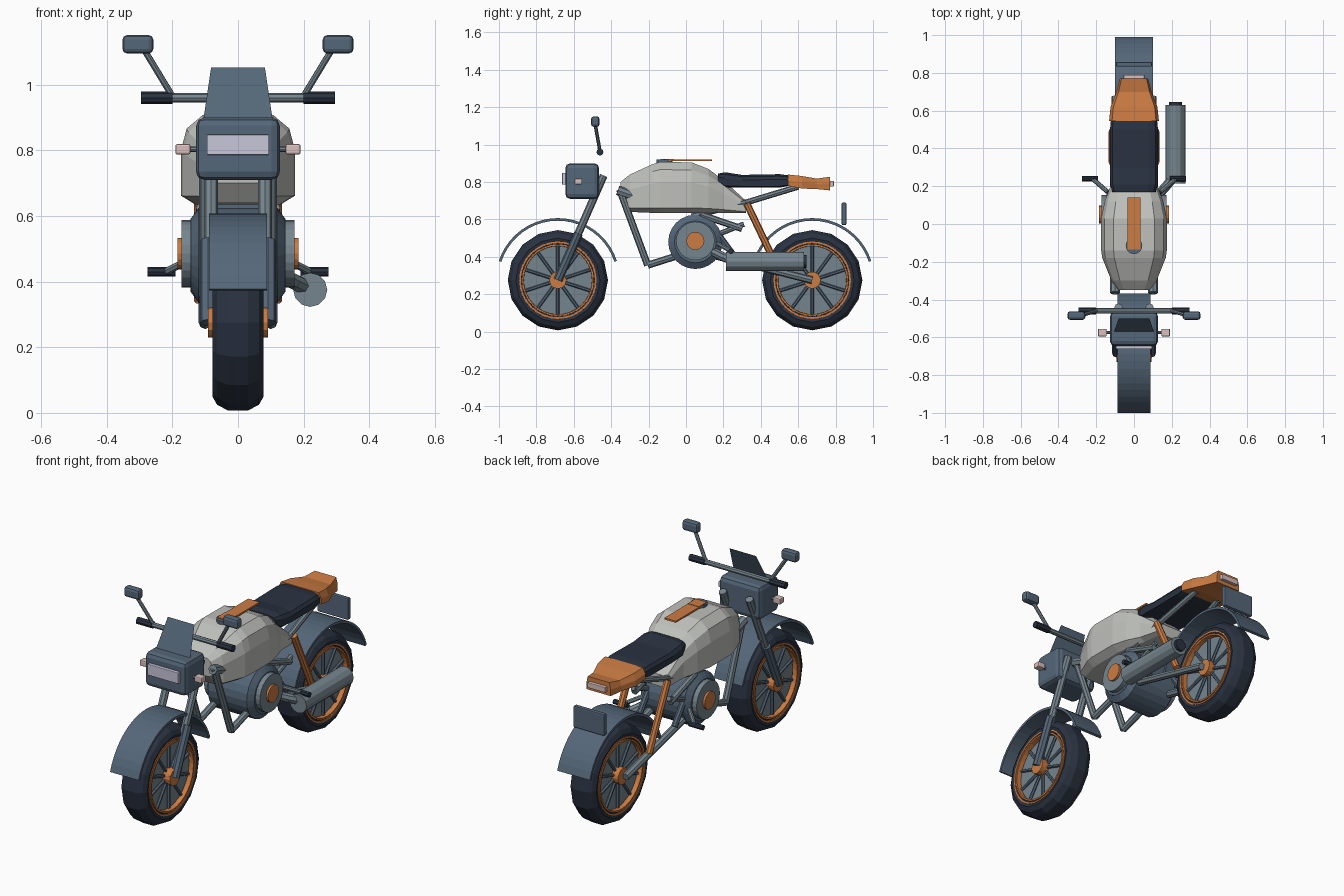
import bpy, bmesh, math
from mathutils import Vector, Matrix

if "Cube" in bpy.data.objects:
    bpy.data.objects.remove(bpy.data.objects["Cube"], do_unlink=True)


def material(name, rgb):
    m = bpy.data.materials.new(name)
    m.use_nodes = True
    m.diffuse_color = (*rgb, 1)
    m.node_tree.nodes["Principled BSDF"].inputs["Base Color"].default_value = (*rgb, 1)
    return m


SLATE = material("slate blue", (0.09, 0.135, 0.19))
BLACK = material("dark rubber", (0.023, 0.032, 0.052))
ORANGE = material("orange", (0.60, 0.20, 0.055))
IVORY = material("pale grey", (0.52, 0.53, 0.50))
METAL = material("grey metal", (0.18, 0.235, 0.27))
LILAC = material("lamp lilac", (0.58, 0.57, 0.70))
PINK = material("indicator pink", (0.70, 0.52, 0.52))


def finish(name, bm, mat):
    bmesh.ops.recalc_face_normals(bm, faces=bm.faces)
    me = bpy.data.meshes.new(name)
    bm.to_mesh(me)
    bm.free()
    me.materials.append(mat)
    ob = bpy.data.objects.new(name, me)
    bpy.context.collection.objects.link(ob)
    return ob


def box(name, centre, size, mat, bevel=0.0):
    bm = bmesh.new()
    bmesh.ops.create_cube(bm, size=1, matrix=Matrix.Translation(centre) @ Matrix.Diagonal((*size, 1)))
    if bevel:
        bmesh.ops.bevel(bm, geom=bm.edges[:], offset=bevel, segments=2, profile=0.5, affect='EDGES')
    return finish(name, bm, mat)


def tube(name, points, radius, mat, sides=8):
    bm = bmesh.new()
    for a, b in zip(points, points[1:]):
        a, b = Vector(a), Vector(b)
        turn = (b - a).to_track_quat('Z', 'Y').to_matrix().to_4x4()
        bmesh.ops.create_cone(bm, cap_ends=True, segments=sides, radius1=radius, radius2=radius,
                              depth=(b - a).length, matrix=Matrix.Translation((a + b) / 2) @ turn)
    return finish(name, bm, mat)


def loft(name, rings, mat, closed=False):
    """Skin a row of equal cross-sections; closed joins the last to the first."""
    bm = bmesh.new()
    rows = [[bm.verts.new(p) for p in ring] for ring in rings]
    for a, b in zip(rows, rows[1:] + rows[:1] if closed else rows[1:]):
        for i in range(len(a)):
            j = (i + 1) % len(a)
            bm.faces.new((a[i], a[j], b[j], b[i]))
    if not closed:
        bm.faces.new(rows[0])
        bm.faces.new(rows[-1])
    return finish(name, bm, mat)


def lathe(name, profile, y, z, mat, segs):
    """Turn a closed (x, radius) profile around the axle direction."""
    rings = []
    for k in range(segs):
        t = math.tau * k / segs
        rings.append([(x, y + r * math.sin(t), z - r * math.cos(t)) for x, r in profile])
    return loft(name, rings, mat, closed=True)


def section(y, low, high, half):
    """Cross-section with chamfered corners, for tank-like bodies."""
    h = high - low
    side = [(0.75, 0), (1, 0.1), (1, 0.6), (0.9, 0.85), (0.62, 1)]
    pts = [(half * a, y, low + h * b) for a, b in side]
    return pts + [(-x, yy, zz) for x, yy, zz in reversed(pts)]


def wheel(label, y, z=0.275):
    half = [(0.07, 0.195), (0.078, 0.225), (0.064, 0.25), (0.03, 0.268)]
    tyre = half + [(-x, r) for x, r in reversed(half)]
    lathe(label + "_tyre", tyre, y, z, BLACK, 16)
    for side in (1, -1):
        for r in (0.182, 0.197):
            ring = [(side * x, r + d) for x, d in ((0.05, 0), (0.077, 0.001), (0.077, 0.010), (0.05, 0.011))]
            lathe(label + "_rim", ring, y, z, ORANGE, 32)
    tube(label + "_disc", [(-0.045, y, z), (0.045, y, z)], 0.195, METAL, 32)
    tube(label + "_hub", [(-0.085, y, z), (0.085, y, z)], 0.045, ORANGE, 16)
    for k in range(10):
        t = math.tau * k / 10
        d = Vector((0, math.sin(t), math.cos(t)))
        for x in (0.052, -0.052):
            c = Vector((x, y, z))
            tube(label + "_spoke", [c + d * 0.03, c + d * 0.19], 0.009, SLATE, 6)


def fender(label, y, half, z=0.275, start=-72, end=72):
    rings = []
    for k in range(21):
        t = math.radians(start + (end - start) * k / 20)
        rings.append([(x, y + r * math.sin(t), z + r * math.cos(t))
                      for x, r in ((-half, 0.318), (half, 0.318), (half, 0.332), (-half, 0.332))])
    loft(label + "_fender", rings, SLATE)


FRONT, REAR, AXLE = -0.685, 0.675, 0.275
wheel("front", FRONT)
wheel("rear", REAR)
fender("front", FRONT, 0.088)
fender("rear", REAR, 0.1)
box("number_plate", (0, 0.845, 0.63), (0.19, 0.025, 0.12), SLATE, 0.006)

# Headlight, screen and lamp
box("headlight_housing", (0, -0.555, 0.805), (0.255, 0.18, 0.19), SLATE, 0.025)
box("headlight_lens", (0, -0.65, 0.817), (0.19, 0.025, 0.062), LILAC, 0.003)
bm = bmesh.new()
bm.faces.new([bm.verts.new(p) for p in ((-0.106, -0.575, 0.89), (0.106, -0.575, 0.89),
                                        (0.082, -0.50, 1.052), (-0.082, -0.50, 1.052))])
finish("windscreen", bm, SLATE)

# Tank, stripe and cap
stations = [(-0.35, 0.70, 0.80, 0.085), (-0.30, 0.64, 0.84, 0.12), (-0.18, 0.635, 0.895, 0.168),
            (-0.14, 0.635, 0.907, 0.174), (0.03, 0.635, 0.905, 0.174), (0.12, 0.635, 0.87, 0.155),
            (0.20, 0.635, 0.81, 0.125), (0.32, 0.635, 0.70, 0.11)]
loft("fuel_tank", [section(*s) for s in stations], IVORY)
box("tank_stripe", (0, 0.005, 0.917), (0.07, 0.27, 0.009), ORANGE)
tube("filler_cap", [(0, -0.115, 0.895), (0, -0.115, 0.920)], 0.044, SLATE, 16)
box("stripe_end", (0, -0.1, 0.919), (0.07, 0.07, 0.009), ORANGE)

# Seat, tail and tail lamp
seat = [(0.17, 0.80, 0.845, 0.115), (0.21, 0.772, 0.852, 0.125), (0.30, 0.77, 0.838, 0.127),
        (0.50, 0.77, 0.842, 0.127), (0.555, 0.78, 0.835, 0.122)]
loft("seat", [section(*s) for s in seat], BLACK)
tail = [(0.545, 0.78, 0.84, 0.132), (0.62, 0.765, 0.832, 0.124), (0.70, 0.762, 0.818, 0.093),
        (0.77, 0.755, 0.828, 0.075)]
loft("tail_cowl", [[(-w, y, a), (w, y, a), (w, y, (a + b) / 2), (w * 0.88, y, b),
                    (-w * 0.88, y, b), (-w, y, (a + b) / 2)] for y, a, b, w in tail], ORANGE)
box("tail_lamp", (0, 0.78, 0.79), (0.11, 0.02, 0.03), PINK, 0.003)

# Engine
lathe("engine_case", [(-0.145, 0.11), (-0.12, 0.145), (0.12, 0.145), (0.145, 0.11)],
      0.05, 0.48, SLATE, 24)
tube("engine_core", [(-0.145, 0.05, 0.48), (0.145, 0.05, 0.48)], 0.112, SLATE, 24)
tube("engine_cover", [(-0.172, 0.05, 0.485), (0.172, 0.05, 0.485)], 0.103, METAL, 24)
tube("engine_badge", [(-0.184, 0.05, 0.485), (0.184, 0.05, 0.485)], 0.048, ORANGE, 16)

# Exhaust
tube("exhaust_muffler", [(0.22, 0.215, 0.375), (0.22, 0.63, 0.375)], 0.052, METAL, 12)
tube("exhaust_tip", [(0.22, 0.62, 0.375), (0.22, 0.645, 0.375)], 0.034, BLACK, 12)
tube("exhaust_pipe", [(0.1, 0.12, 0.44), (0.17, 0.2, 0.40), (0.22, 0.26, 0.375)], 0.025, METAL)

# Handlebar
tube("handlebar", [(-0.21, -0.46, 0.96), (0.21, -0.46, 0.96)], 0.014, METAL)

# Paired parts
for side, word in ((1, "left_"), (-1, "right_")):
    def pair(name, pts, r, mat, sides=8):
        tube(word + name, [(side * x, y, z) for x, y, z in pts], r, mat, sides)

    pair("upper_fork", [(0.082, -0.60, 0.47), (0.082, -0.44, 0.835)], 0.021, METAL)
    pair("lower_fork", [(0.092, FRONT, AXLE), (0.092, -0.575, 0.525)], 0.024, SLATE)
    pair("fork_foot", [(0.075, FRONT, AXLE), (0.092, FRONT, AXLE)], 0.046, ORANGE, 12)
    pair("grip", [(0.2, -0.46, 0.96), (0.295, -0.46, 0.96)], 0.019, BLACK)
    pair("mirror_stem", [(0.2, -0.46, 0.965), (0.285, -0.485, 1.105)], 0.010, METAL)
    box(word + "mirror", (side * 0.305, -0.485, 1.123), (0.094, 0.045, 0.056), SLATE, 0.014)
    box(word + "indicator", (side * 0.168, -0.575, 0.803), (0.046, 0.04, 0.032), PINK, 0.006)
    pair("indicator_stem", [(0.11, -0.575, 0.803), (0.15, -0.575, 0.803)], 0.008, METAL)
    # Frame, swingarm and shock
    pair("down_tube", [(0.1, -0.355, 0.76), (0.1, -0.205, 0.355), (0.1, 0.03, 0.43)], 0.019, METAL)
    pair("frame_head", [(0.1, -0.365, 0.755), (0.1, -0.28, 0.725)], 0.026, METAL)
    pair("seat_rail", [(0.1, 0.03, 0.615), (0.1, 0.32, 0.69), (0.075, 0.60, 0.775)], 0.016, METAL)
    pair("engine_brace", [(0.11, 0.08, 0.625), (0.11, 0.30, 0.55)], 0.018, METAL)
    pair("engine_strut", [(0.11, 0.17, 0.52), (0.11, 0.31, 0.575)], 0.014, METAL)
    pair("rear_brace", [(0.11, 0.15, 0.55), (0.11, 0.26, 0.40)], 0.017, SLATE)
    pair("swingarm", [(0.1, 0.1, 0.42), (0.1, REAR, AXLE)], 0.020, METAL)
    pair("shock", [(0.115, 0.325, 0.685), (0.115, 0.49, 0.34)], 0.019, ORANGE)
    # Foot controls
    pair("peg_arm", [(0.14, 0.17, 0.47), (0.22, 0.24, 0.43)], 0.012, METAL)
    pair("foot_peg", [(0.19, 0.24, 0.43), (0.275, 0.24, 0.43)], 0.014, BLACK)
